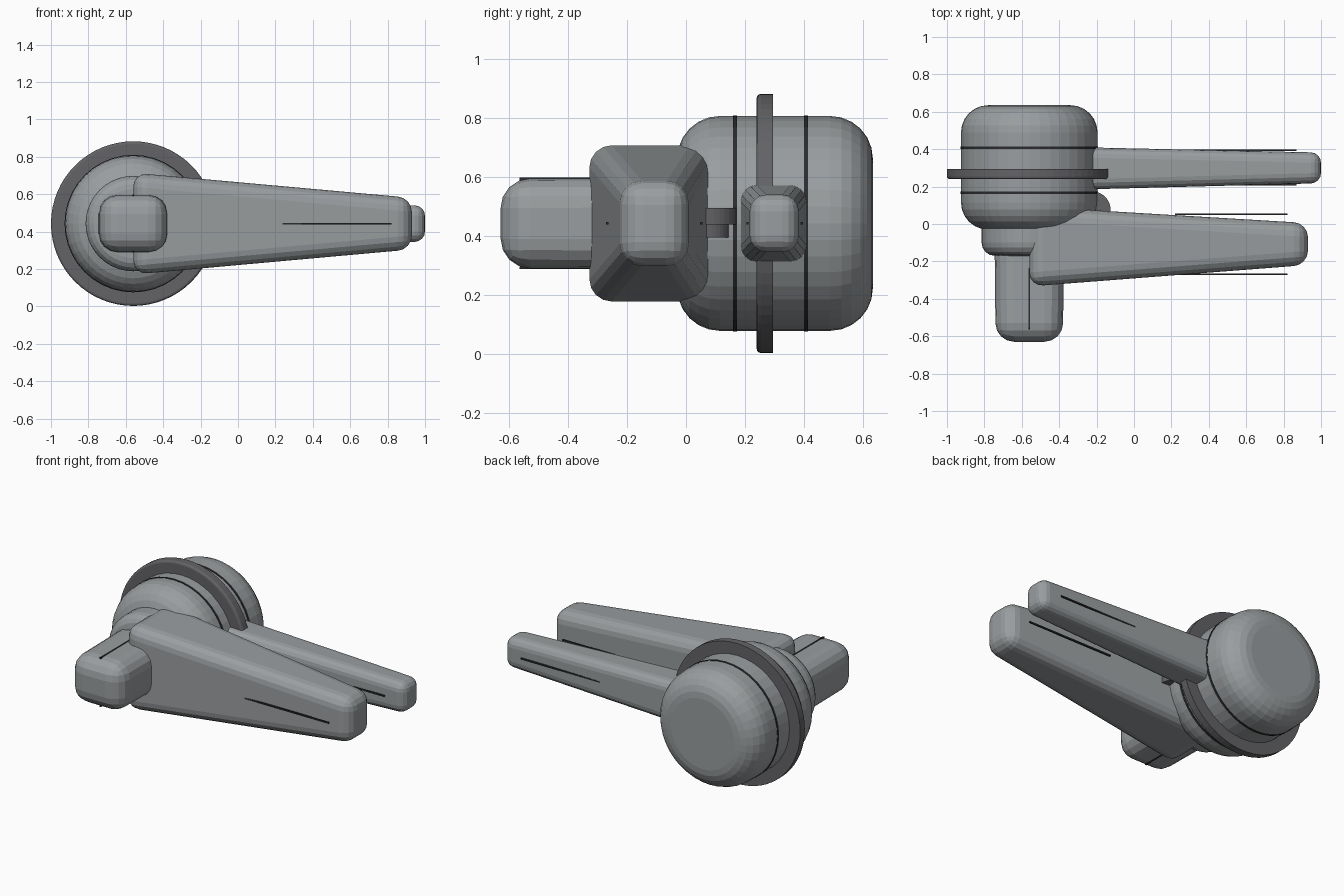
import bpy, math

default = bpy.data.objects.get("Cube")
if default:
    bpy.data.objects.remove(default, do_unlink=True)


def material(name, r, g, b):
    m = bpy.data.materials.new(name)
    m.use_nodes = True
    m.diffuse_color = (r, g, b, 1)
    m.node_tree.nodes["Principled BSDF"].inputs["Base Color"].default_value = (r, g, b, 1)
    return m


GREY = material("light grey", 0.32, 0.34, 0.35)
DARK = material("dark grey", 0.125, 0.125, 0.135)
BLACK = material("seam black", 0.025, 0.025, 0.028)
CX, CZ = -0.56, 0.443


def add_bevel(ob, width, segments):
    mod = ob.modifiers.new("round", "BEVEL")
    mod.width, mod.segments = width, segments
    mod.limit_method = "ANGLE"
    mod.angle_limit = math.radians(40)


def finish(ob, name, mat):
    ob.name = name
    ob.data.materials.append(mat)
    return ob


# Solid of revolution about the front-to-back axis; rounds give the radius at each end
def drum(name, radius, y0, y1, mat, round0=0, round1=0, sides=48, steps=6):
    profile = []
    for y, s, r in ((y0, 1, round0), (y1, -1, round1)):
        n = steps if r else 0
        arc = [(y + s * r * (1 - math.sin(a)), radius - r * (1 - math.cos(a)))
               for a in (math.pi / 2 * (1 - i / max(n, 1)) for i in range(n + 1))] if n else [(y, radius)]
        profile += arc if s > 0 else arc[::-1]
    verts = [(CX + r * math.cos(2 * math.pi * k / sides), y, CZ + r * math.sin(2 * math.pi * k / sides))
             for y, r in profile for k in range(sides)]
    faces = [(i * sides + k, (i + 1) * sides + k, (i + 1) * sides + (k + 1) % sides, i * sides + (k + 1) % sides)
             for i in range(len(profile) - 1) for k in range(sides)]
    last = (len(profile) - 1) * sides
    faces += [tuple(range(sides)), tuple(last + k for k in reversed(range(sides)))]
    me = bpy.data.meshes.new(name)
    me.from_pydata(verts, [], faces)
    ob = bpy.data.objects.new(name, me)
    bpy.context.collection.objects.link(ob)
    return finish(ob, name, mat)


# Box with a different cross-section at each end of one axis (0 = x, 1 = y)
def tapered_box(name, axis, start, end, mat, width=0, segments=4):
    bpy.ops.mesh.primitive_cube_add(size=2)
    ob = bpy.context.object
    side = 1 - axis
    for v in ob.data.vertices:
        pos, centre, half_w, half_h = end if v.co[axis] > 0 else start
        w = centre + half_w * v.co[side]
        h = CZ + half_h * v.co.z
        v.co = (pos, w, h) if axis == 0 else (w, pos, h)
    if width:
        add_bevel(ob, width, segments)
    return finish(ob, name, mat)


def bar(name, centre, size):
    bpy.ops.mesh.primitive_cube_add(size=1, location=centre)
    bpy.context.object.scale = size
    return finish(bpy.context.object, name, BLACK)


# Main body, seams, flange and neck
drum("main_body", 0.365, -0.03, 0.635, GREY, 0.145, 0.145, 40)
for i, y in enumerate((0.167, 0.408)):
    drum(f"body_seam_{i + 1}", 0.3675, y - 0.007, y + 0.007, BLACK, sides=40)
drum("flange", 0.44, 0.24, 0.295, DARK, 0.014, 0, 64, 3)
drum("front_neck", 0.255, -0.17, 0.1, GREY, 0.07, 0, 40, 4)

# Front block and the two long arms
tapered_box("front_block", 1, (-0.63, CX, 0.18, 0.152), (0.05, CX, 0.187, 0.155), GREY, 0.1)
tapered_box("large_arm", 0, (-0.56, -0.12, 0.214, 0.272), (0.93, -0.107, 0.112, 0.138), GREY, 0.075)
tapered_box("small_arm", 0, (-0.45, 0.297, 0.117, 0.136), (1.0, 0.3, 0.082, 0.096), GREY, 0.055)

# Thin slits along the arms and the block
for i, y in enumerate((-0.268, 0.052)):
    bar(f"large_arm_slit_{i + 1}", (0.52, y, CZ), (0.6, 0.009, 0.009))
for i, y in enumerate((0.209, 0.393)):
    bar(f"small_arm_slit_{i + 1}", (0.52, y, CZ), (0.7, 0.008, 0.009))
for i, z in enumerate((0.292, 0.594)):
    bar(f"block_slit_{i + 1}", (CX, -0.4, z), (0.009, 0.33, 0.009))

# Stepped pivot between the arms
for name, radius, z0, z1 in (("pivot_disc", 0.1, 0.44, 0.495), ("pivot_pin", 0.075, 0.395, 0.445)):
    bpy.ops.mesh.primitive_cylinder_add(vertices=32, radius=radius, depth=z1 - z0,
                                        location=(-0.225, 0.075, (z0 + z1) / 2))
    finish(bpy.context.object, name, DARK)
